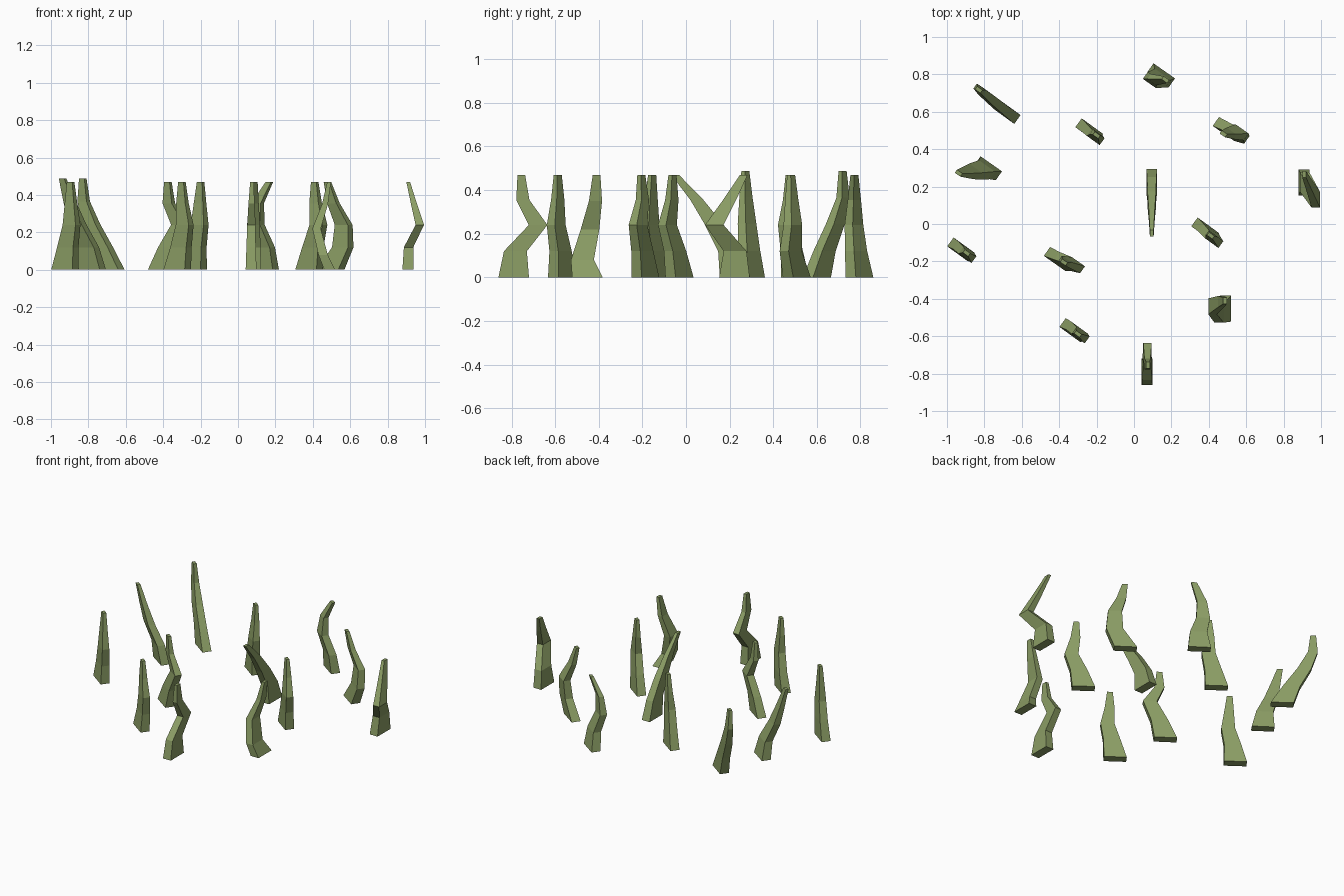
import bpy, bmesh
from math import radians, cos, sin

mat = bpy.data.materials.new("olive_green")
mat.diffuse_color = (0.26, 0.34, 0.13, 1)

LENGTHS = (0.14, 0.105, 0.085, 0.06, 0.035)    # section size along the blade
WIDTHS = (0.058, 0.05, 0.045, 0.032, 0.02)     # section size across the blade
LEVELS = (0, 0.12, 0.24, 0.355, 0.47)
count = 0


def blade(angle, path, levels=LEVELS):
    """Tapered four-sided stalk lofted through five section centres."""
    global count
    count += 1
    c, s = cos(radians(angle)), sin(radians(angle))
    bm = bmesh.new()
    rings = []
    for (x, y), z, ln, w in zip(path, levels, LENGTHS, WIDTHS):
        ring = []
        for a, b in ((-1, -1), (1, -1), (1, 1), (-1, 1)):
            u, v = a * ln / 2, b * w / 2
            ring.append(bm.verts.new((x + u * c - v * s, y + u * s + v * c, z)))
        rings.append(ring)
    for lo, hi in zip(rings, rings[1:]):
        for i in range(4):
            j = (i + 1) % 4
            bm.faces.new((lo[i], lo[j], hi[j], hi[i]))
    bm.faces.new(rings[0][::-1])
    bm.faces.new(rings[-1])
    me = bpy.data.meshes.new("grass_blade")
    bm.to_mesh(me)
    bm.free()
    me.materials.append(mat)
    ob = bpy.data.objects.new(f"grass_blade_{count:02d}", me)
    bpy.context.collection.objects.link(ob)


TALL = (0, 0.12, 0.245, 0.365, 0.488)

# left side blades
blade(-36, [(-.68, .60), (-.725, .635), (-.785, .685), (-.825, .72), (-.83, .718)], TALL)
blade(-35, [(-.78, .298), (-.80, .29), (-.86, .28), (-.90, .275), (-.938, .272)], TALL)
blade(-36, [(-.925, -.137), (-.91, -.145), (-.89, -.165), (-.893, -.16), (-.895, -.155)])
blade(-36, [(-.24, .50), (-.225, .485), (-.205, .465), (-.203, .475), (-.20, .475)])
blade(-35, [(-.408, -.187), (-.37, -.20), (-.31, -.22), (-.37, -.20), (-.375, -.205)])
blade(-36, [(-.325, -.568), (-.305, -.575), (-.285, -.595), (-.297, -.588), (-.30, -.588)])

# middle blades
blade(90, [(.095, .225), (.095, .20), (.095, .13), (.095, .05), (.095, -.05)])
blade(-35, [(.145, .795), (.14, .78), (.095, .77), (.105, .772), (.168, .772)])
blade(90, [(.07, -.79), (.07, -.782), (.072, -.678), (.072, -.748), (.075, -.755)])

# right side blades
blade(-35, [(.495, .508), (.56, .48), (.565, .49), (.51, .485), (.478, .482)])
blade(-36, [(.38, -.03), (.40, -.05), (.43, -.085), (.415, -.065), (.41, -.062)])
blade(90, [(.49, -.452), (.455, -.475), (.42, -.44), (.465, -.415), (.487, -.41)],
      (0, 0.08, 0.22, 0.35, 0.47))
blade(90, [(.908, .222), (.912, .225), (.972, .13), (.94, .20), (.91, .265)])
